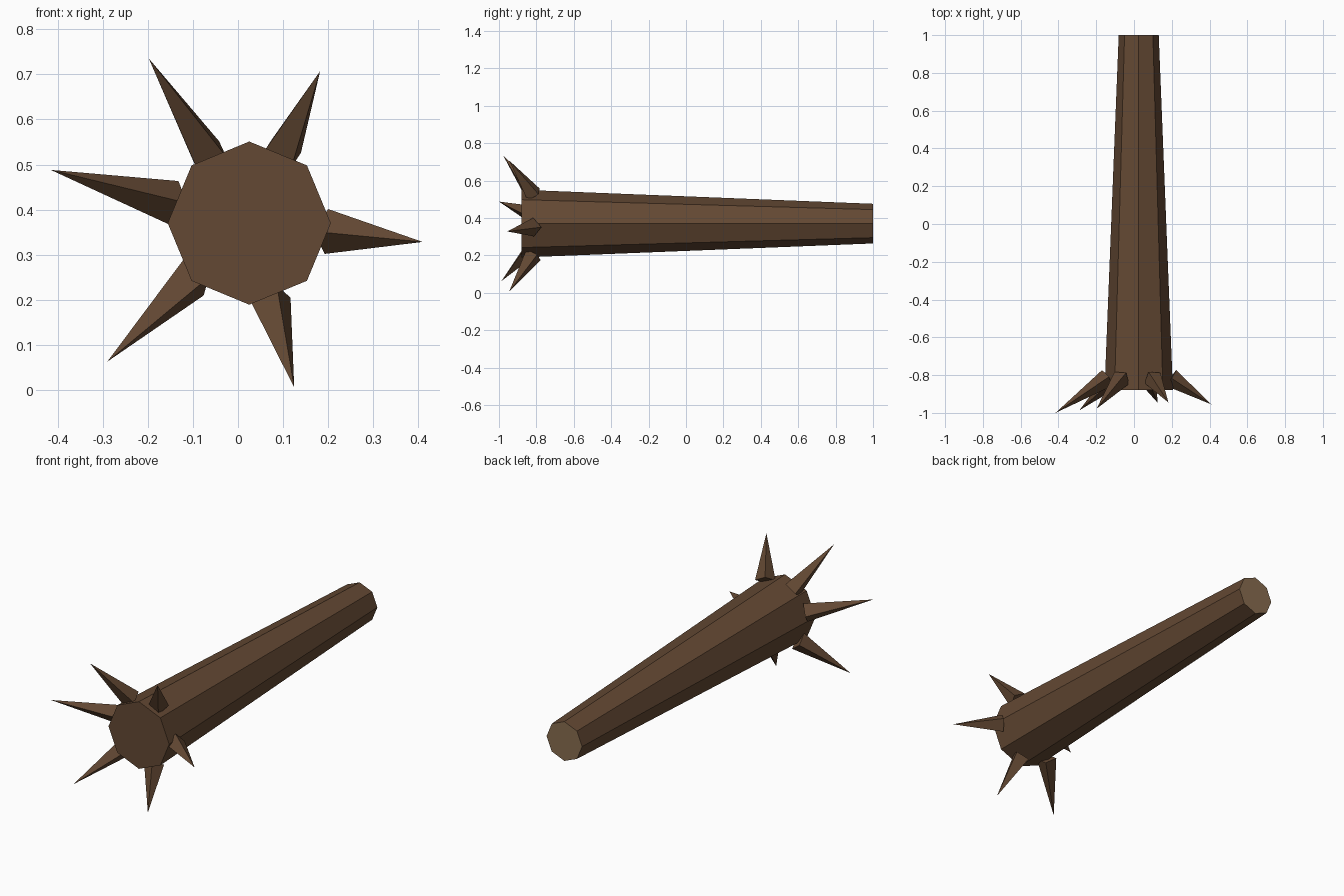
import bpy, bmesh
from math import radians, cos, sin
from mathutils import Vector, Matrix

cube = bpy.data.objects.get("Cube")
if cube:
    bpy.data.objects.remove(cube, do_unlink=True)


def material(name, color):
    mat = bpy.data.materials.new(name)
    mat.use_nodes = True
    mat.diffuse_color = color
    mat.node_tree.nodes["Principled BSDF"].inputs["Base Color"].default_value = color
    return mat


bark = material("dark bark brown", (0.125, 0.065, 0.033, 1))
cut_wood = material("pale cut wood", (0.242, 0.15, 0.078, 1))


def cone(name, sides, r1, r2, depth, matrix, mats):
    """Flat-shaded cone whose local Z runs along its length."""
    bm = bmesh.new()
    bmesh.ops.create_cone(bm, cap_ends=True, segments=sides,
                          radius1=r1, radius2=r2, depth=depth)
    bmesh.ops.remove_doubles(bm, verts=bm.verts, dist=1e-5)
    bm.transform(matrix)
    bmesh.ops.recalc_face_normals(bm, faces=bm.faces)
    mesh = bpy.data.meshes.new(name)
    bm.to_mesh(mesh)
    bm.free()
    for mat in mats:
        mesh.materials.append(mat)
    obj = bpy.data.objects.new(name, mesh)
    bpy.context.collection.objects.link(obj)
    return obj


# Tapered eight-sided trunk lying along y, with a pale sawn end
center = Vector((0.025, 0, 0.37))
lay_down = Matrix.Translation(center + Vector((0, 0.06, 0))) @ Matrix.Rotation(radians(-90), 4, 'X')
trunk = cone("trunk", 8, 0.181, 0.106, 1.88, lay_down, [bark, cut_wood])
for face in trunk.data.polygons:
    face.material_index = int(face.normal.y > 0.9)

# Root spikes splayed around the wide end: angle, tip distance, tip y
roots = [(-6.2, 0.387, -0.955), (65, 0.372, -0.945), (121.4, 0.428, -0.978),
         (165, 0.456, -1.0), (224.3, 0.44, -0.987), (285.3, 0.378, -0.946)]
for i, (angle, reach, tip_y) in enumerate(roots):
    out = Vector((cos(radians(angle)), 0, sin(radians(angle))))
    base = center + out * 0.172 + Vector((0, -0.815, 0))
    tip = center + out * reach + Vector((0, tip_y, 0))
    axis = tip - base
    place = Matrix.Translation((base + tip) / 2) @ axis.to_track_quat('Z', 'Y').to_matrix().to_4x4()
    cone(f"root_spike_{i + 1}", 4, 0.05, 0, axis.length, place, [bark])
